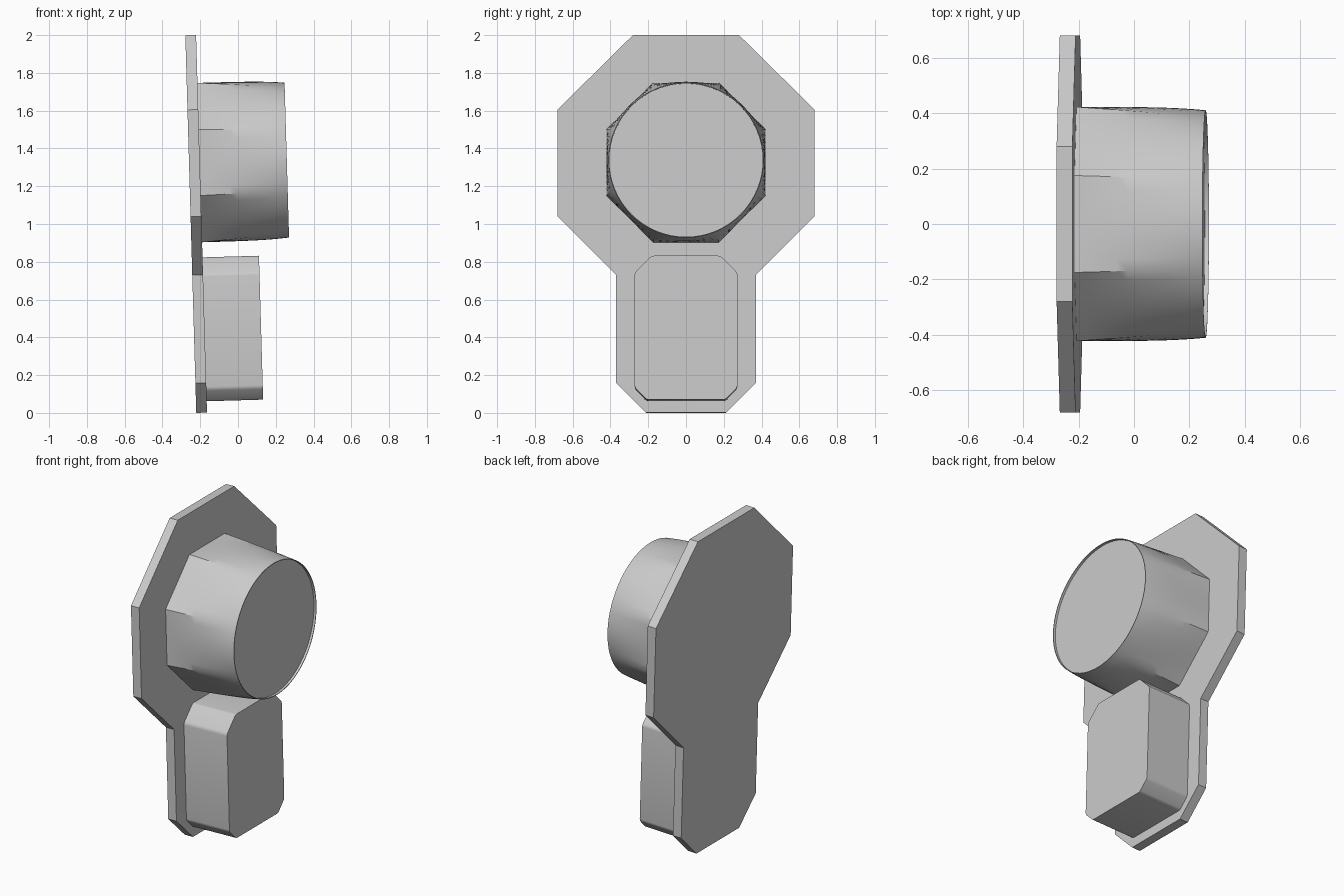
import bpy, bmesh, math

cube = bpy.data.objects.get("Cube")
if cube:
    bpy.data.objects.remove(cube, do_unlink=True)

TILT = 0.029          # the whole model leans back slightly
ORIGIN_X = -0.221     # back bottom edge of the plate
PLATE = 0.057         # plate thickness

grey = bpy.data.materials.new("plain grey")
grey.use_nodes = True
grey.diffuse_color = (0.6, 0.6, 0.6, 1)
grey.node_tree.nodes["Principled BSDF"].inputs["Base Color"].default_value = (0.6, 0.6, 0.6, 1)


def finish(name, bm, smooth=False):
    bmesh.ops.recalc_face_normals(bm, faces=bm.faces[:])
    mesh = bpy.data.meshes.new(name)
    bm.to_mesh(mesh)
    bm.free()
    mesh.materials.append(grey)
    obj = bpy.data.objects.new(name, mesh)
    bpy.context.collection.objects.link(obj)
    obj.location.x = ORIGIN_X
    obj.rotation_euler.y = -TILT
    if smooth:
        bpy.ops.object.select_all(action='DESELECT')
        obj.select_set(True)
        bpy.context.view_layer.objects.active = obj
        bpy.ops.object.shade_smooth_by_angle(angle=math.radians(30))
    return obj


def loft(bm, rings):
    """Skin a list of point rings and cap both ends."""
    loops = [[bm.verts.new(p) for p in ring] for ring in rings]
    n = len(loops[0])
    for a, b in zip(loops, loops[1:]):
        for i in range(n):
            j = (i + 1) % n
            bm.faces.new((a[i], a[j], b[j], b[i]))
    bm.faces.new(loops[0])
    bm.faces.new(loops[-1])


def prism(half, x0, x1):
    """Extrude a half outline (y, z), mirrored in y, along x."""
    outline = half + [(-y, z) for y, z in reversed(half)]
    bm = bmesh.new()
    loft(bm, [[(x, y, z) for y, z in outline] for x in (x0, x1)])
    return bm


# Keyhole-shaped back plate
finish("back_plate", prism([(0.28, 2.0), (0.68, 1.605), (0.68, 1.04),
                            (0.37, 0.73), (0.37, 0.158), (0.212, 0.0)], 0, PLATE))

# Lower block with chamfered and softened corners
block = prism([(0.182, 0.822), (0.272, 0.732), (0.272, 0.125), (0.208, 0.06)], PLATE, 0.356)
long_edges = [e for e in block.edges if abs(e.verts[0].co.x - e.verts[1].co.x) > 0.1]
bmesh.ops.bevel(block, geom=long_edges, offset=0.012, segments=3, profile=0.5, affect='EDGES')
finish("lower_block", block, smooth=True)

# Barrel: octagonal at the plate, blending to a round end
SEG, END, CENTRE = 64, 0.518, 1.324


def ring(x, k, r=None):
    pts = []
    for i in range(SEG):
        a = 2 * math.pi * i / SEG
        off = (a + math.pi / 8) % (math.pi / 4) - math.pi / 8
        octagon = 0.422 / math.cos(off)
        rad = r or (octagon - 0.422) * (1 - k) + 0.422 - 0.012 * k ** 4
        pts.append((x, rad * math.cos(a), CENTRE + rad * math.sin(a)))
    return pts


STEPS = 12
rings = [ring(PLATE + (END - PLATE) * s / STEPS, s / STEPS) for s in range(STEPS + 1)]
# Thin rim around a shallow recessed end face
rings += [ring(END, 1, 0.406), ring(END - 0.015, 1, 0.406)]
barrel = bmesh.new()
loft(barrel, rings)
finish("round_barrel", barrel, smooth=True)
